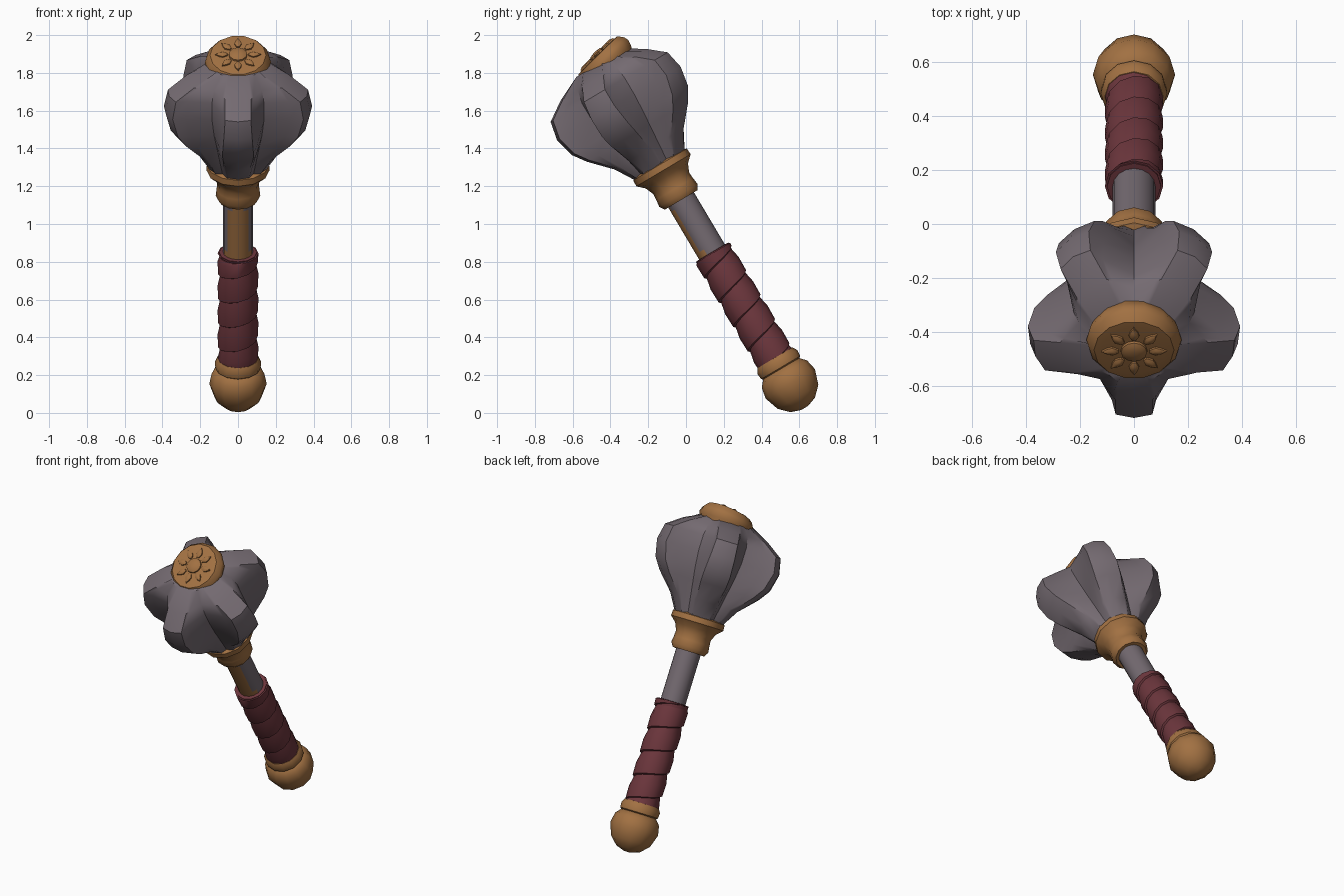
import bpy, bmesh, math
from mathutils import Matrix

if "Cube" in bpy.data.objects:
    bpy.data.objects.remove(bpy.data.objects["Cube"])

TAU = 2 * math.pi
TILT = Matrix.Translation((0, 0.552, 0.154)) @ Matrix.Rotation(math.radians(30.7), 4, 'X')
CAP = Matrix.Translation((0, -0.466, 1.893)) @ Matrix.Rotation(math.radians(44.5), 4, 'X')


def material(name, color):
    m = bpy.data.materials.new(name)
    m.diffuse_color = (*color, 1)
    m.use_nodes = True
    m.node_tree.nodes["Principled BSDF"].inputs["Base Color"].default_value = m.diffuse_color
    return m


STEEL = material("grey steel", (0.175, 0.145, 0.165))
BRONZE = material("bronze", (0.36, 0.165, 0.055))
LEATHER = material("red leather", (0.15, 0.037, 0.046))


def finish(name, rings, matrix, mats, closed=True, caps=True, angle=40):
    """Skin a list of point rings into one object."""
    bm = bmesh.new()
    rows = [[bm.verts.new(p) for p in ring] for ring in rings]
    n = len(rows[0])
    for a, b in zip(rows, rows[1:]):
        for i in range(n if closed else n - 1):
            j = (i + 1) % n
            bm.faces.new((a[i], a[j], b[j], b[i]))
    if caps:
        bm.faces.new(rows[0][::-1])
        bm.faces.new(rows[-1])
    bmesh.ops.remove_doubles(bm, verts=bm.verts, dist=0.0005)
    bmesh.ops.dissolve_degenerate(bm, edges=bm.edges, dist=0.0005)
    if caps:
        bmesh.ops.recalc_face_normals(bm, faces=bm.faces)
    me = bpy.data.meshes.new(name)
    bm.to_mesh(me)
    bm.free()
    for m in mats:
        me.materials.append(m)
    ob = bpy.data.objects.new(name, me)
    bpy.context.collection.objects.link(ob)
    ob.matrix_world = matrix
    bpy.ops.object.select_all(action='DESELECT')
    ob.select_set(True)
    bpy.context.view_layer.objects.active = ob
    bpy.ops.object.shade_smooth_by_angle(angle=math.radians(angle))
    return ob


def circle(r, z, sides):
    return [(r * math.cos(TAU * i / sides), r * math.sin(TAU * i / sides), z) for i in range(sides)]


def lathe(name, profile, matrix, mats, sides=12, angle=40):
    return finish(name, [circle(r, z, sides) for r, z in profile], matrix, mats, angle=angle)


# Pommel ball with its neck ring
lathe("pommel", [(0.02, -0.149), (0.075, -0.13), (0.125, -0.08), (0.152, 0), (0.14, 0.06),
                 (0.105, 0.1)], TILT, [BRONZE], 12, 50)
lathe("pommel_ring", [(0.1, 0.085), (0.12, 0.1), (0.123, 0.135), (0.108, 0.16), (0.08, 0.162)],
      TILT, [BRONZE])

# Grip core and helical leather wrap
lathe("grip_core", [(0.09, 0.15), (0.092, 0.74), (0.1, 0.79), (0.1, 0.81), (0.075, 0.812)],
      TILT, [LEATHER])
pitch, steps, turns = 0.15, 12, 6
wrap = []
for k in range(steps * turns + 1):
    a = TAU * k / steps
    s0 = 0.0 + pitch * k / steps
    wrap.append([(r * math.cos(a), r * math.sin(a), min(max(s0 + ds, 0.15), 0.805))
                 for ds, r in ((-0.012, 0.086), (0, 0.106), (0.08, 0.108), (0.155, 0.093))])
finish("grip_wrap", wrap, TILT, [LEATHER], closed=False, caps=False)

# Steel shaft with a bronze inlay that narrows upward on the front
shaft = lathe("shaft", [(0.079, 0.78 + 0.065 * i) for i in range(7)], TILT, [STEEL, BRONZE], 16)
for f in shaft.data.polygons:
    c = f.center
    if c.y < 0 and abs(c.x) < 0.072 - 0.1 * (c.z - 0.8):
        f.material_index = 1

# Flared collar under the head
lathe("collar", [(0.07, 1.135), (0.1, 1.132), (0.118, 1.16), (0.113, 1.2), (0.111, 1.235),
                 (0.13, 1.28), (0.167, 1.315), (0.165, 1.35), (0.12, 1.37)], TILT, [BRONZE])

# Five-flanged head: height, fin radius, valley radius, fin half width
sections = [(1.31, 0.13, 0.12, 0.04), (1.36, 0.16, 0.14, 0.05), (1.45, 0.215, 0.165, 0.065),
            (1.56, 0.32, 0.195, 0.08), (1.63, 0.37, 0.215, 0.082), (1.74, 0.398, 0.235, 0.075),
            (1.84, 0.378, 0.235, 0.068), (1.91, 0.275, 0.215, 0.068), (1.975, 0.14, 0.15, 0.05)]
head = []
for z, R, V, w in sections:
    ring = []
    for k in range(5):
        a = -math.pi / 2 + TAU * k / 5
        mid = (R + V) / 2
        v = a + TAU / 10
        for u, t in ((mid, -w * 1.2), (R - 0.01, -w), (R + 0.005, 0), (R - 0.01, w), (mid, w * 1.2)):
            ring.append((u * math.cos(a) - t * math.sin(a), u * math.sin(a) + t * math.cos(a), z))
        ring.append((V * math.cos(v), V * math.sin(v), z))
    head.append(ring)
finish("flanged_head", head, TILT, [STEEL], angle=35)

# Tilted crown cap
lathe("crown_cap", [(0.14, -0.13), (0.165, -0.085), (0.176, -0.055), (0.17, -0.03),
                    (0.148, 0), (0.12, 0.003)], CAP, [BRONZE], 14, 35)

# Raised sun emblem: central boss and eight petals
lathe("sun_boss", [(0.05, 0), (0.048, 0.012), (0.035, 0.02), (0.012, 0.024)], CAP, [BRONZE], 12)
for k in range(8):
    outline = ((0.056, 0.008), (0.08, 0.02), (0.1, 0.014), (0.122, 0.001),
               (0.1, -0.014), (0.08, -0.02), (0.056, -0.008))
    rings = [[(0.083 + (x - 0.083) * f, y * f, z) for x, y in outline]
             for f, z in ((1, 0), (0.95, 0.01), (0.45, 0.017))]
    finish("sun_petal_%d" % (k + 1), rings, CAP @ Matrix.Rotation(TAU * k / 8, 4, 'Z'), [BRONZE])
